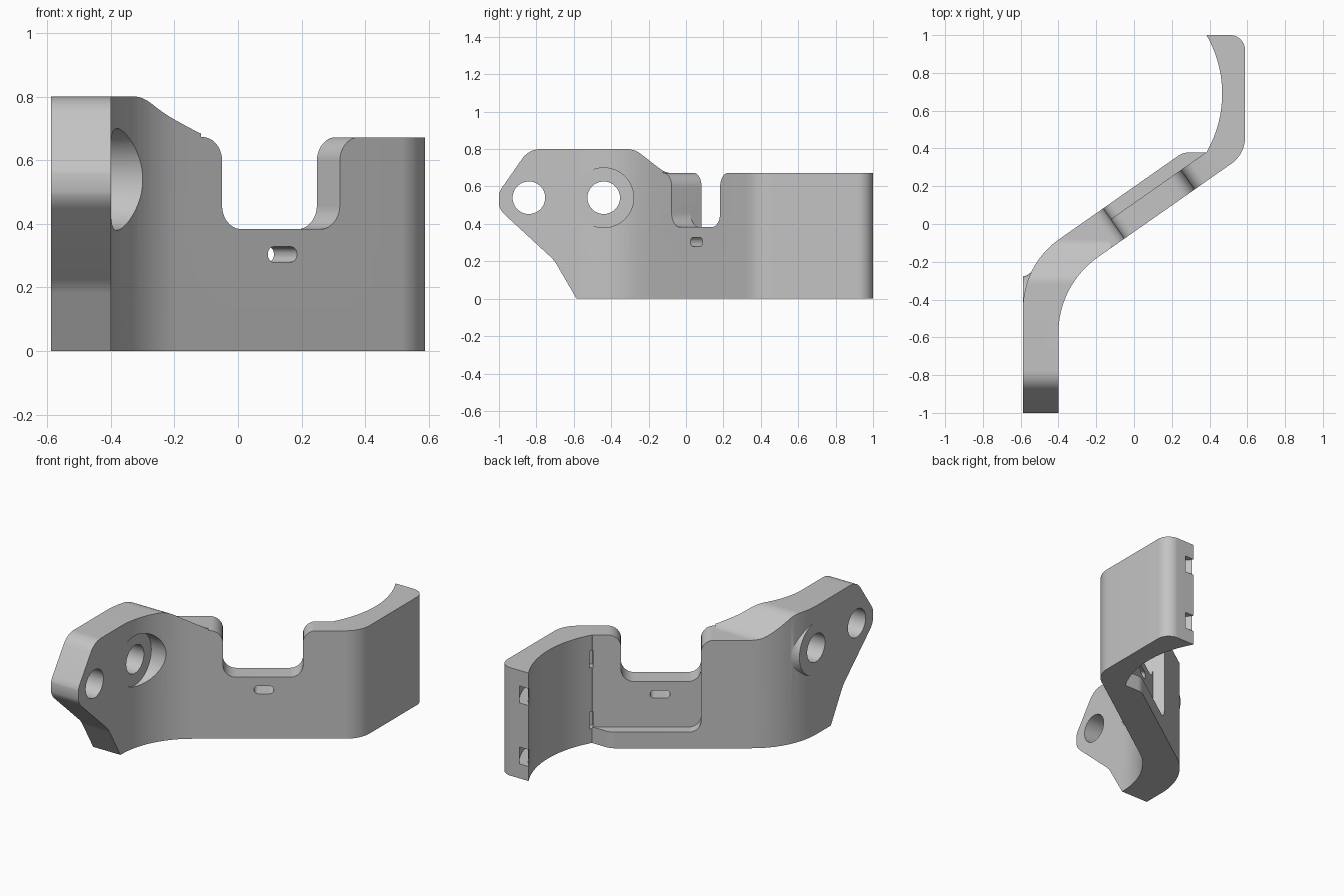
import bpy, bmesh, math
from mathutils import Matrix, Vector

cube = bpy.data.objects.get("Cube")
if cube:
    bpy.data.objects.remove(cube, do_unlink=True)

grey = bpy.data.materials.new("plain grey")
grey.use_nodes = True
grey.diffuse_color = (0.55, 0.55, 0.55, 1)
grey.node_tree.nodes["Principled BSDF"].inputs["Base Color"].default_value = (0.55, 0.55, 0.55, 1)


def rounded(corners, steps=10):
    """Outline from (x, y, radius) corners, each filleted by its radius."""
    out = []
    for i, (x, y, r) in enumerate(corners):
        p = Vector((x, y))
        if r == 0:
            out.append(p)
            continue
        a = (Vector(corners[i - 1][:2]) - p).normalized()
        b = (Vector(corners[(i + 1) % len(corners)][:2]) - p).normalized()
        half = a.angle(b) / 2
        centre = p + (a + b).normalized() * r / math.sin(half)
        start = p + a * r / math.tan(half) - centre
        end = p + b * r / math.tan(half) - centre
        sweep = math.atan2(start.x * end.y - start.y * end.x, start.dot(end))
        for k in range(steps + 1):
            out.append(centre + Matrix.Rotation(sweep * k / steps, 2) @ start)
    return out


def arc(cx, cy, r, a0, a1, n=20):
    angles = [math.radians(a0 + (a1 - a0) * k / n) for k in range(n + 1)]
    return [Vector((cx + r * math.cos(a), cy + r * math.sin(a))) for a in angles]


def finish(name, bm, matrix):
    bmesh.ops.recalc_face_normals(bm, faces=bm.faces)
    mesh = bpy.data.meshes.new(name)
    bm.to_mesh(mesh)
    bm.free()
    mesh.transform(matrix)
    mesh.materials.append(grey)
    ob = bpy.data.objects.new(name, mesh)
    bpy.context.collection.objects.link(ob)
    return ob


def prism(name, outline, low, high, matrix=Matrix()):
    bm = bmesh.new()
    face = bm.faces.new([bm.verts.new((p[0], p[1], low)) for p in outline])
    top = bmesh.ops.extrude_face_region(bm, geom=[face])["geom"]
    bmesh.ops.translate(bm, vec=(0, 0, high - low),
                        verts=[g for g in top if isinstance(g, bmesh.types.BMVert)])
    # The extrusion may drop or keep the first cap, so close any opening
    bmesh.ops.holes_fill(bm, edges=[e for e in bm.edges if e.is_boundary])
    return finish(name, bm, matrix)


def turned(name, y, z, profile, n=48):
    """Round solid about an axis along x, from (x, radius) stations."""
    bm = bmesh.new()
    rings = []
    for x, r in profile:
        rings.append([bm.verts.new((x, y + r * math.cos(math.tau * k / n),
                                    z + r * math.sin(math.tau * k / n))) for k in range(n)])
    for a, b in zip(rings, rings[1:]):
        for k in range(n):
            bm.faces.new((a[k], a[(k + 1) % n], b[(k + 1) % n], b[k]))
    bm.faces.new(rings[0])
    bm.faces.new(rings[-1])
    return finish(name, bm, Matrix())


def combine(target, tool, operation):
    mod = target.modifiers.new(tool.name, "BOOLEAN")
    mod.operation, mod.solver, mod.object = operation, "EXACT", tool
    bpy.context.view_layer.objects.active = target
    bpy.ops.object.modifier_apply(modifier=mod.name)
    bpy.data.objects.remove(tool, do_unlink=True)


# Working frames: side profile (y, z along x) and the slanted web
side = Matrix(((0, 0, 1, 0), (1, 0, 0, 0), (0, 1, 0, 0), (0, 0, 0, 1)))
c, s = math.cos(math.radians(35)), math.sin(math.radians(35))
web = Matrix(((c, 0, s, -0.05), (s, 0, -c, -0.077), (0, 1, 0, 0), (0, 0, 0, 1)))

# Bent plan of the bracket, with the hollow cradle at the back end
plan = rounded([
    (-0.588, -1, 0), (-0.40, -1, 0), (-0.40, -0.322, 0.49),
    (0.588, 0.37, 0.17), (0.588, 1, 0.08), (0.384, 1, 0)], 16)
plan += arc(-0.153, 0.69, 0.62, 30, -30)[1:-1]
plan += rounded([(0.384, 0.378, 0), (0.258, 0.378, 0.09), (-0.588, -0.215, 0.45),
                 (-0.588, -1, 0)], 16)[:-1]
bracket = prism("bracket_body", plan, -0.1, 0.9)

# Side outline: raised front ear, dip to the lower rear
outline = rounded([
    (-0.585, 0, 0), (1.2, 0, 0), (1.2, 0.672, 0), (-0.11, 0.672, 0.1),
    (-0.275, 0.8, 0.12), (-0.84, 0.8, 0.12), (-1.039, 0.514, 0.11), (-0.705, 0.206, 0.2)])
combine(bracket, prism("side_outline", outline, -1, 1, side), "INTERSECT")

# Boss on the outside of the ear
combine(bracket, turned("boss", -0.44, 0.54, [
    (-0.587, 0.163), (-0.57, 0.167), (-0.55, 0.18), (-0.525, 0.205), (-0.46, 0.16)]), "UNION")

# Recess behind the web
recess = rounded([(0, 0.1, 0.07), (0.621, 0.1, 0), (0.621, 1, 0), (0, 1, 0)])
combine(bracket, prism("web_recess", recess, -0.5, -0.126, web), "DIFFERENCE")

# U notch with flared top corners
notch = rounded([
    (0, 0.383, 0.075), (0.452, 0.383, 0.075), (0.452, 0.673, 0.075), (0.53, 0.673, 0),
    (0.53, 1, 0), (-0.08, 1, 0), (-0.08, 0.673, 0), (0, 0.673, 0.075)])
combine(bracket, prism("notch", notch, -0.27, 0.2, web), "DIFFERENCE")

# Small slot through the web
slot = rounded([(x, z, 0.022) for x, z in
                ((0.176, 0.28), (0.287, 0.28), (0.287, 0.328), (0.176, 0.328))])
combine(bracket, prism("web_slot", slot, -0.4, 0.2, web), "DIFFERENCE")

# Ear holes and the counterbore
for y in (-0.84, -0.44):
    combine(bracket, turned("ear_hole", y, 0.54, [(-0.8, 0.087), (0, 0.087)]), "DIFFERENCE")
combine(bracket, turned("counterbore", -0.44, 0.54, [(-0.401, 0.16), (0, 0.16)]), "DIFFERENCE")

# Two curved strap channels behind the cradle wall
channel = arc(0.055, 0.69, 0.45, -45, 50) + arc(0.055, 0.69, 0.5, 50, -45)
for z in (0.09, 0.47):
    combine(bracket, prism("strap_channel", channel, z, z + 0.105), "DIFFERENCE")

# Smooth bends, crisp edges
bpy.ops.object.select_all(action="DESELECT")
bracket.select_set(True)
bpy.context.view_layer.objects.active = bracket
bpy.ops.object.shade_smooth_by_angle(angle=math.radians(30))
